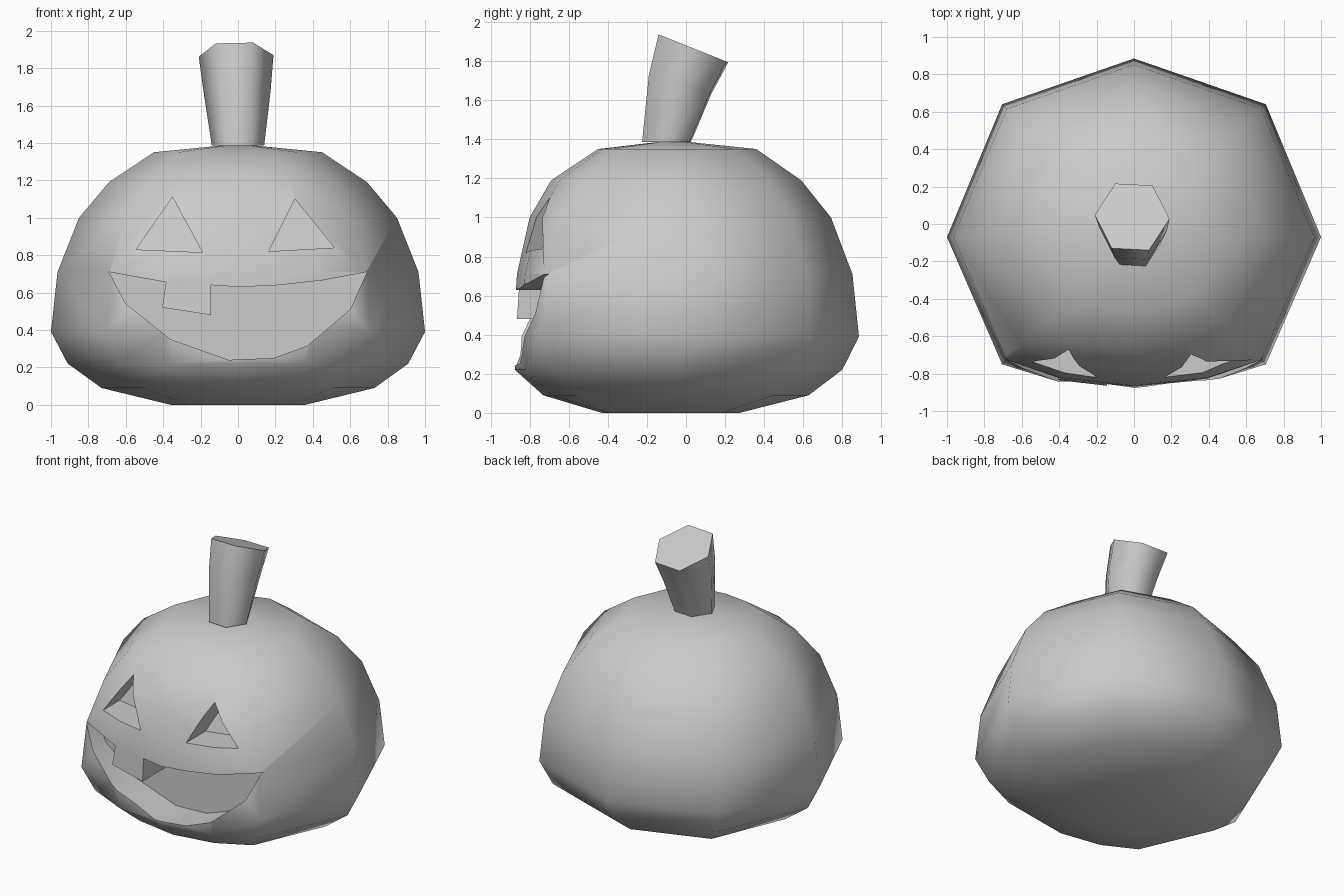
import bpy, bmesh, math

if "Cube" in bpy.data.objects:
    bpy.data.objects.remove(bpy.data.objects["Cube"])


def make(name, verts, faces):
    me = bpy.data.meshes.new(name)
    me.from_pydata(verts, [], faces)
    bm = bmesh.new()
    bm.from_mesh(me)
    bmesh.ops.recalc_face_normals(bm, faces=bm.faces)
    bm.to_mesh(me)
    bm.free()
    ob = bpy.data.objects.new(name, me)
    bpy.context.collection.objects.link(ob)
    return ob


def loft(name, rings, apex=None):
    """Skin a stack of equal rings; cap the bottom, and the top flat or with a fan."""
    n = len(rings[0])
    verts = [v for r in rings for v in r]
    faces = [list(range(n))]
    for k in range(len(rings) - 1):
        a, b = k * n, (k + 1) * n
        for i in range(n):
            j = (i + 1) % n
            faces.append([a + i, a + j, b + j, b + i])
    t = (len(rings) - 1) * n
    if apex:
        verts.append(apex)
        faces += [[t + i, t + (i + 1) % n, len(verts) - 1] for i in range(n)]
    else:
        faces.append(list(range(t, t + n)))
    return make(name, verts, faces)


def activate(ob):
    bpy.ops.object.select_all(action='DESELECT')
    ob.select_set(True)
    bpy.context.view_layer.objects.active = ob


def smooth(ob, deg):
    activate(ob)
    bpy.ops.object.shade_smooth_by_angle(angle=math.radians(deg))


def carve(ob, outline, backs):
    """Cut an x-z outline into the front, down to the given y depths."""
    cutter = loft("cutter", [[(x, -1.3, z) for x, z in outline],
                             [(x, y, z) for (x, z), y in zip(outline, backs)]])
    cutter.hide_render = True
    mod = ob.modifiers.new("carve", 'BOOLEAN')
    mod.operation = 'DIFFERENCE'
    mod.solver = 'EXACT'
    mod.object = cutter
    activate(ob)
    bpy.ops.object.modifier_apply(modifier=mod.name)
    bpy.data.objects.remove(cutter, do_unlink=True)


# Body: octagonal rings with a flattened front (height, radius, front y)
profile = [(0, .36, -.43), (.09, .73, -.73), (.22, .91, -.875), (.39, 1, -.885),
           (.71, .965, -.865), (1.0, .85, -.80), (1.19, .69, -.69), (1.35, .45, -.45)]
CY = -.07
rings = []
for z, r, f in profile:
    diag = CY - .68 * r
    mid = f + .3 * (diag - f)
    ring = [(r * x, CY + r * y, z) for x, y in
            [(1, 0), (.705, .71), (0, .955), (-.705, .71), (-1, 0), (-.705, -.68)]]
    ring += [(-.4 * r, mid, z), (0, f, z), (.4 * r, mid, z), (.705 * r, diag, z)]
    rings.append(ring)
body = loft("pumpkin_body", rings, apex=(0, CY, 1.395))

# Eyes
carve(body, [(-.35, 1.11), (-.545, .83), (-.19, .815)], [-.5, -.55, -.6])
carve(body, [(.305, 1.10), (.515, .84), (.165, .82)], [-.5, -.55, -.6])

# Mouth with one tooth
mouth = [(-.69, .71), (-.385, .655), (-.405, .52), (-.145, .48), (-.145, .64), (0, .63),
         (.2, .638), (.45, .665), (.69, .71), (.6, .51), (.37, .315), (.19, .25),
         (-.05, .24), (-.36, .35), (-.6, .54)]
carve(body, mouth, [-.62] * len(mouth))
smooth(body, 60)

# Stem: leaning six-sided tube (x, y, z, radius, slope of the ring)
stem_rings = []
for cx, cy, cz, r, s in [(0, -.1, 1.385, .14, 0), (-.005, -.03, 1.68, .18, -.29),
                         (-.01, .038, 1.865, .2, -.4)]:
    ring = []
    for i in range(6):
        a = math.radians(60 * i - 3)
        y = r * math.sin(a)
        ring.append((cx + r * math.cos(a), cy + y, cz + s * y))
    stem_rings.append(ring)
stem = loft("stem", stem_rings)
smooth(stem, 62)
